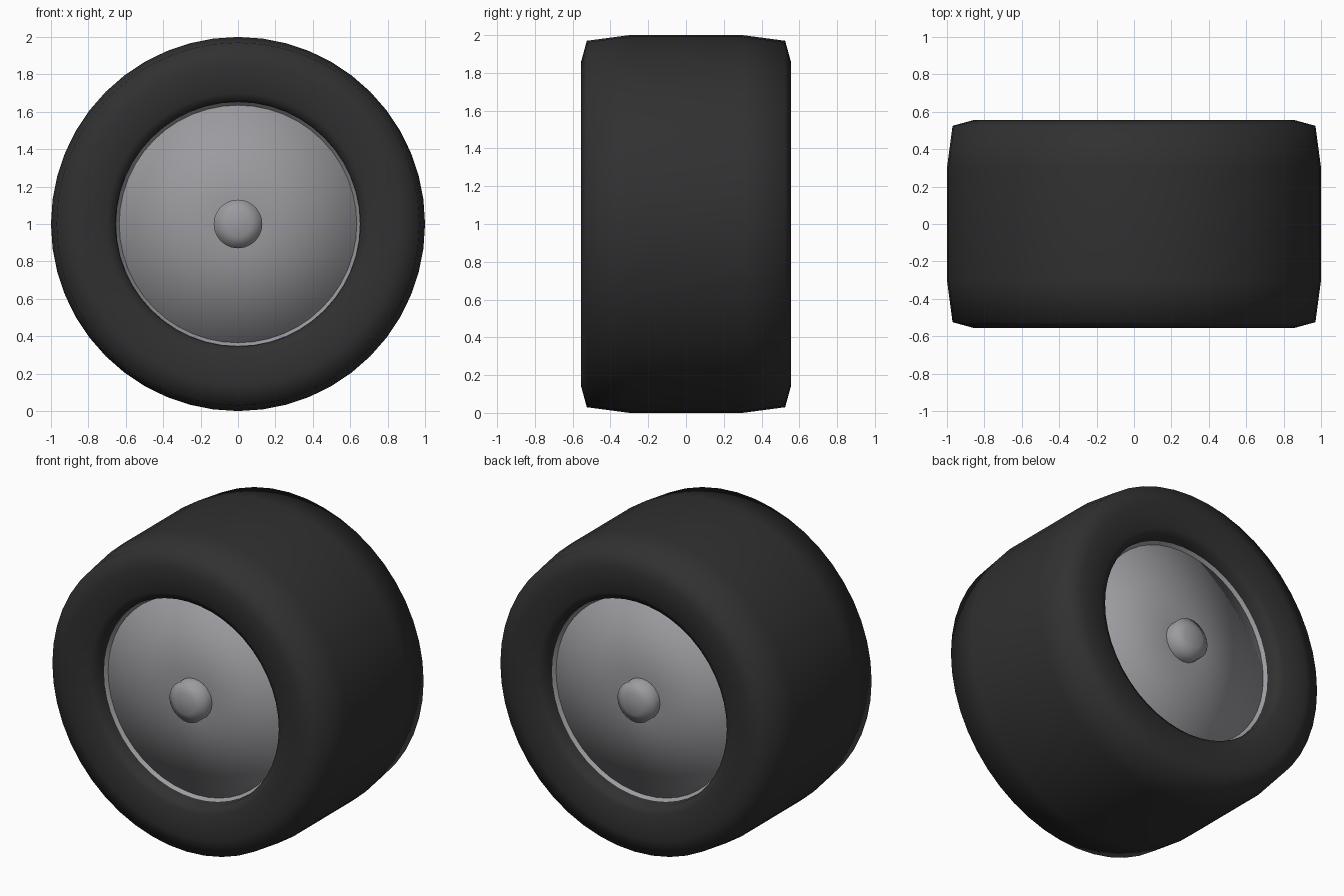
import bpy, bmesh, math

if "Cube" in bpy.data.objects:
    bpy.data.objects.remove(bpy.data.objects["Cube"])

SEGMENTS = 48


def material(name, rgb):
    mat = bpy.data.materials.new(name)
    mat.diffuse_color = (*rgb, 1.0)
    mat.use_nodes = True
    mat.node_tree.nodes["Principled BSDF"].inputs["Base Color"].default_value = mat.diffuse_color
    return mat


def lathe(name, profile, mat, segments=SEGMENTS, closed=False):
    """Spin (radius, y) points around the wheel axle; zero radius makes a pole."""
    bm = bmesh.new()
    rings = []
    for r, y in profile:
        count = 1 if r == 0 else segments
        rings.append([bm.verts.new((r * math.cos(2 * math.pi * i / segments), y,
                                    1 + r * math.sin(2 * math.pi * i / segments)))
                      for i in range(count)])
    pairs = list(zip(rings, rings[1:]))
    if closed:
        pairs.append((rings[-1], rings[0]))
    for a, b in pairs:
        for i in range(segments):
            j = (i + 1) % segments
            corners = [a[i % len(a)], a[j % len(a)], b[j % len(b)], b[i % len(b)]]
            bm.faces.new(list(dict.fromkeys(corners)))
    bmesh.ops.recalc_face_normals(bm, faces=bm.faces)
    for face in bm.faces:
        face.smooth = True
    mesh = bpy.data.meshes.new(name)
    bm.to_mesh(mesh)
    bm.free()
    mesh.materials.append(mat)
    obj = bpy.data.objects.new(name, mesh)
    bpy.context.collection.objects.link(obj)
    return obj


def mirrored(half):
    """Extend a front-side profile with its mirror image at the back."""
    return half + [(r, -y) for r, y in reversed(half)]


rubber = material("black rubber", (0.03, 0.03, 0.03))
metal = material("silver metal", (0.33, 0.33, 0.35))

# Wide tire with rounded shoulders and a recessed bead
lathe("tire", mirrored([(0.65, -0.42), (0.655, -0.515), (0.70, -0.54), (0.86, -0.555),
                        (0.97, -0.525), (1.0, -0.30)]), rubber, closed=True)

# Solid wheel disc, softly shaded over its edge
lathe("wheel_disc", mirrored([(0, -0.455), (0.13, -0.453), (0.635, -0.43)]), metal)

for side, label in ((1, "front"), (-1, "back")):
    # Thin bead ring around the disc
    lathe(label + "_bead_ring", [(0.652, -0.45 * side), (0.632, -0.425 * side)], metal)
    # Rounded hub cap in the middle of the disc
    lathe(label + "_hub_cap", [(r, y * side) for r, y in
                               [(0, -0.553), (0.07, -0.548), (0.13, -0.52), (0.13, -0.44)]],
          metal, segments=24)
